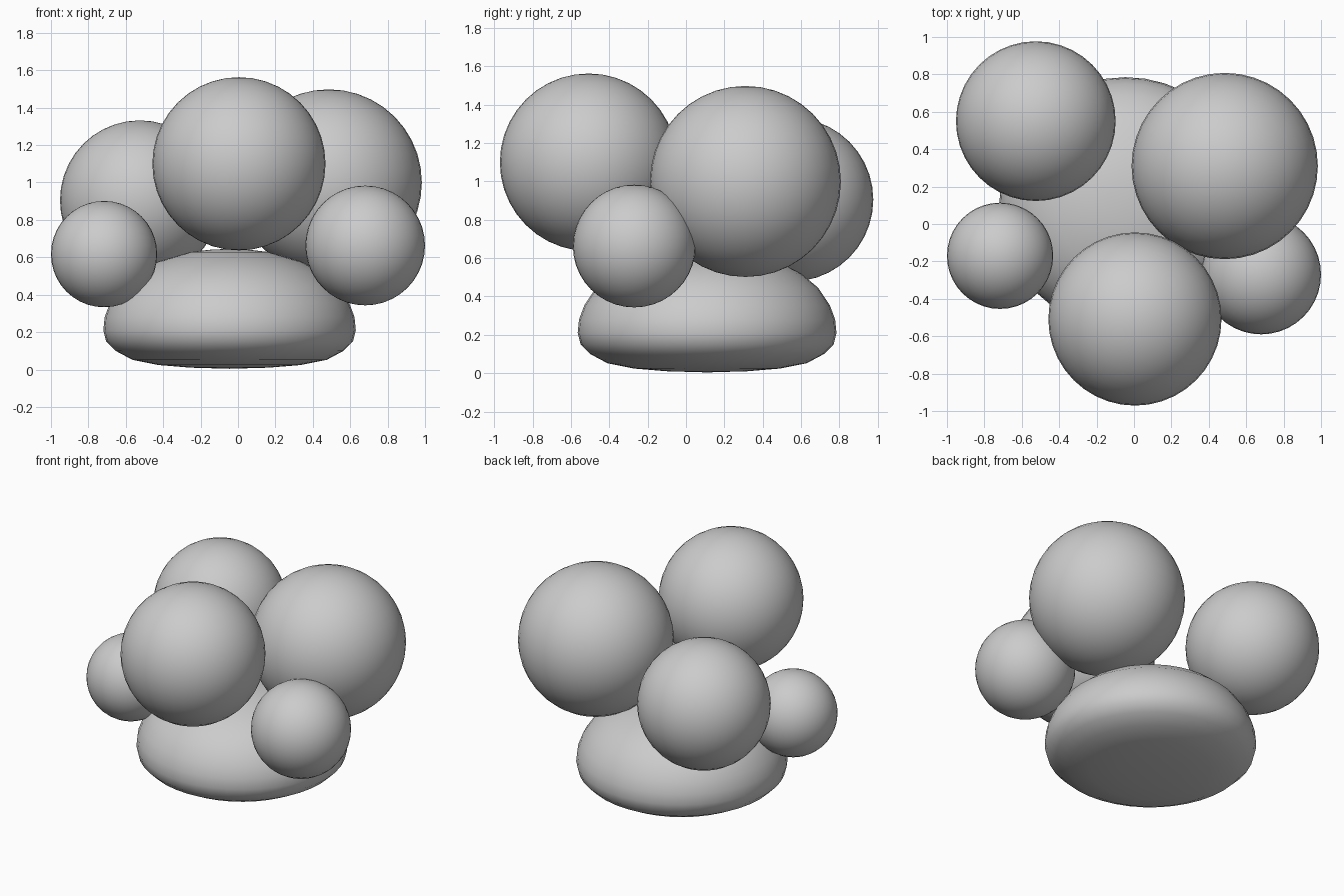
import bpy, bmesh, math
from mathutils import Vector, Matrix

if "Cube" in bpy.data.objects:
    bpy.data.objects.remove(bpy.data.objects["Cube"])


def finish(name, bm, location):
    for f in bm.faces:
        f.smooth = True
    bmesh.ops.recalc_face_normals(bm, faces=bm.faces)
    mesh = bpy.data.meshes.new(name)
    bm.to_mesh(mesh)
    bm.free()
    ob = bpy.data.objects.new(name, mesh)
    ob.location = location
    bpy.context.collection.objects.link(ob)
    return ob


def ball(name, location, radius):
    bm = bmesh.new()
    bmesh.ops.create_uvsphere(bm, u_segments=40, v_segments=20, radius=radius)
    return finish(name, bm, location)


def lathe(name, profile, location, steps=40):
    bm = bmesh.new()
    verts = [bm.verts.new((r, 0, z)) for r, z in profile]
    edges = [bm.edges.new(pair) for pair in zip(verts, verts[1:])]
    bmesh.ops.spin(bm, geom=verts + edges, cent=(0, 0, 0), axis=(0, 0, 1),
                   angle=math.tau, steps=steps, use_duplicate=False)
    bmesh.ops.remove_doubles(bm, verts=bm.verts, dist=0.0005)
    return finish(name, bm, location)


# Squashed mound with a nearly flat underside
mound = [(0, 0.004), (0.21, 0.010), (0.38, 0.024), (0.52, 0.052),
         (0.61, 0.100), (0.66, 0.150), (0.675, 0.21), (0.668, 0.28),
         (0.64, 0.355), (0.58, 0.445), (0.49, 0.520), (0.38, 0.578),
         (0.21, 0.628), (0.1, 0.641), (0, 0.645)]
lathe("base_mound", mound, (-0.045, 0.11, 0))

# Three large balls and two small ones clustered on the mound
ball("front_ball", (0.005, -0.508, 1.10), 0.463)
ball("right_ball", (0.485, 0.31, 1.0), 0.498)
ball("back_left_ball", (-0.525, 0.55, 0.905), 0.427)
ball("small_left_ball", (-0.716, -0.17, 0.617), 0.284)
ball("small_right_ball", (0.68, -0.27, 0.663), 0.32)
